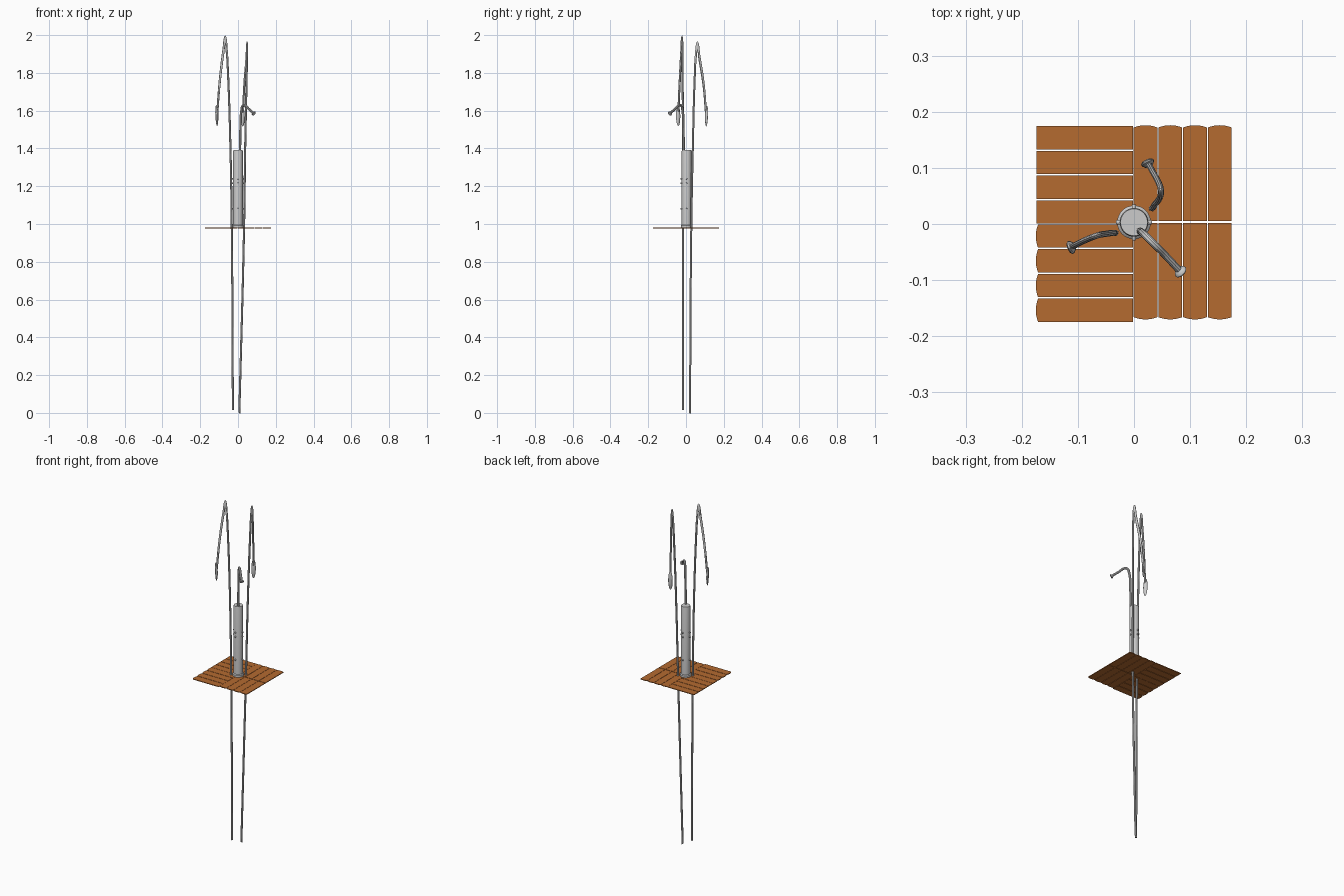
import bpy, bmesh, math
from mathutils import Matrix, Vector

if "Cube" in bpy.data.objects:
    bpy.data.objects.remove(bpy.data.objects["Cube"])

STRETCH = 4.6   # the long pipes are stretched upright
DECK_Z = 0.979

wood = bpy.data.materials.new("wood")
wood.diffuse_color = (0.46, 0.145, 0.03, 1)
wood.use_nodes = True
wood.node_tree.nodes["Principled BSDF"].inputs["Base Color"].default_value = wood.diffuse_color


def add_mesh(name, bm, mat=None, smooth=True):
    bmesh.ops.recalc_face_normals(bm, faces=bm.faces)
    me = bpy.data.meshes.new(name)
    bm.to_mesh(me)
    bm.free()
    ob = bpy.data.objects.new(name, me)
    bpy.context.collection.objects.link(ob)
    if mat:
        me.materials.append(mat)
    if smooth:
        bpy.ops.object.select_all(action='DESELECT')
        ob.select_set(True)
        bpy.context.view_layer.objects.active = ob
        bpy.ops.object.shade_smooth_by_angle(angle=math.radians(35))
    return ob


def lathe(name, profile, loc=(0, 0, 0), axis=(0, 0, 1), sides=32, zscale=1.0):
    """Spin (radius, height) points round an axis, then stretch upright."""
    bm = bmesh.new()
    vs = [bm.verts.new((r, 0, h)) for r, h in profile]
    es = [bm.edges.new(p) for p in zip(vs, vs[1:])]
    bmesh.ops.spin(bm, geom=vs + es, cent=(0, 0, 0), axis=(0, 0, 1),
                   angle=2 * math.pi, steps=sides)
    bmesh.ops.remove_doubles(bm, verts=bm.verts, dist=1e-6)
    rot = Vector(axis).to_track_quat('Z', 'Y').to_matrix().to_4x4()
    bm.transform(Matrix.Translation(loc) @ Matrix.Diagonal((1, 1, zscale, 1)) @ rot)
    return add_mesh(name, bm)


def pipe(name, pts, radius, zscale=1.0):
    """Round tube along a smooth path; the section stretches with zscale."""
    cu = bpy.data.curves.new(name, 'CURVE')
    cu.dimensions = '3D'
    cu.bevel_depth = radius
    cu.bevel_resolution = 3
    cu.resolution_u = 10
    cu.use_fill_caps = True
    sp = cu.splines.new('BEZIER')
    sp.bezier_points.add(len(pts) - 1)
    for b, (x, y, z) in zip(sp.bezier_points, pts):
        b.co = (x, y, z / zscale)
        b.handle_left_type = b.handle_right_type = 'AUTO'
    tmp = bpy.data.objects.new(name + "_path", cu)
    bpy.context.collection.objects.link(tmp)
    bpy.context.view_layer.update()
    dg = bpy.context.evaluated_depsgraph_get()
    bm = bmesh.new()
    bm.from_mesh(tmp.evaluated_get(dg).to_mesh())
    bpy.data.objects.remove(tmp)
    bmesh.ops.remove_doubles(bm, verts=bm.verts, dist=1e-6)
    bm.transform(Matrix.Diagonal((1, 1, zscale, 1)))
    return add_mesh(name, bm)


def plank(name, length, width, bulge, loc, angle):
    """Thin board along +x from its inner end; outer end may be bowed."""
    t = 0.004
    bm = bmesh.new()
    outline = [(0, -width / 2), (0, width / 2)]
    for i in range(9):
        s = 1 - i / 4
        outline.append((length - bulge * s * s, s * width / 2))
    f = bm.faces.new([bm.verts.new((x, y, -t / 2)) for x, y in outline])
    ext = bmesh.ops.extrude_face_region(bm, geom=[f])
    bmesh.ops.translate(bm, vec=(0, 0, t),
                        verts=[v for v in ext['geom'] if isinstance(v, bmesh.types.BMVert)])
    bm.transform(Matrix.Translation(loc) @ Matrix.Rotation(math.radians(angle), 4, 'Z'))
    add_mesh(name, bm, wood, False)


# Deck boards: left half runs along x, right half is two rows along y
for i in range(4):
    off = 0.0215 + 0.0441 * i
    plank(f"deck_board_back_left_{i}", 0.172, 0.0415, 0, (-0.002, off, DECK_Z), 180)
    plank(f"deck_board_front_left_{i}", 0.173, 0.0415, 0.004, (-0.002, -off, DECK_Z), 180)
    plank(f"deck_board_back_right_{i}", 0.171, 0.0425, 0.004, (off - 0.001, 0.005, DECK_Z), 90)
    plank(f"deck_board_front_right_{i}", 0.172, 0.0425, 0.004, (off - 0.001, 0.002, DECK_Z), -90)

# Central column with base flange and bevelled cap
CY = 0.003
lathe("column", [(0, 0.981), (0.030, 0.981), (0.030, 0.992), (0.0255, 0.996),
                 (0.0255, 1.386), (0.024, 1.392), (0, 1.392)], loc=(0, CY, 0))

# Small buttons round the column
for k in range(4):
    a = k * math.pi / 2
    d = Vector((math.cos(a), math.sin(a), 0))
    for j, z in enumerate((1.215, 1.24, 1.08)):
        lathe(f"column_button_{k}_{j}",
              [(0, 0), (0.004, 0), (0.004, 0.008), (0.003, 0.0095), (0, 0.0095)],
              loc=d * 0.0225 + Vector((0, CY, z)), axis=d, sides=12)

# Two tall hooked pipes
left_path = [(-0.027, -0.015, 0.015), (-0.033, -0.016, 0.98), (-0.040, -0.016, 1.4),
             (-0.053, -0.018, 1.8), (-0.060, -0.019, 1.92), (-0.067, -0.021, 1.972),
             (-0.078, -0.025, 1.91), (-0.098, -0.034, 1.74), (-0.109, -0.040, 1.60)]
right_path = [(0.007, 0.021, 0.0), (0.032, 0.028, 0.98), (0.038, 0.036, 1.4),
              (0.046, 0.047, 1.8), (0.0475, 0.052, 1.89), (0.048, 0.060, 1.942),
              (0.045, 0.071, 1.88), (0.033, 0.094, 1.73), (0.027, 0.105, 1.60)]
head = [(0, -0.006), (0.007, -0.004), (0.0115, 0.001), (0.0122, 0.004),
        (0.010, 0.0065), (0, 0.008)]
pipe("left_tall_pipe", left_path, 0.0055, STRETCH)
pipe("right_tall_pipe", right_path, 0.0055, STRETCH)
lathe("left_pipe_head", head, (-0.110, -0.0405, 1.578), (-0.88, -0.38, -0.28), 24, STRETCH)
lathe("right_pipe_head", head, (0.0255, 0.1065, 1.576), (-0.40, 0.87, -0.28), 24, STRETCH)

# Short spout on the column
pipe("short_spout", [(0.010, -0.012, 1.37), (0.013, -0.014, 1.50), (0.018, -0.018, 1.60),
                     (0.025, -0.025, 1.626), (0.036, -0.036, 1.629),
                     (0.055, -0.055, 1.611), (0.081, -0.083, 1.588)], 0.0065)
lathe("short_spout_head", head, (0.081, -0.083, 1.587), (0.62, -0.62, -0.48), 24)
